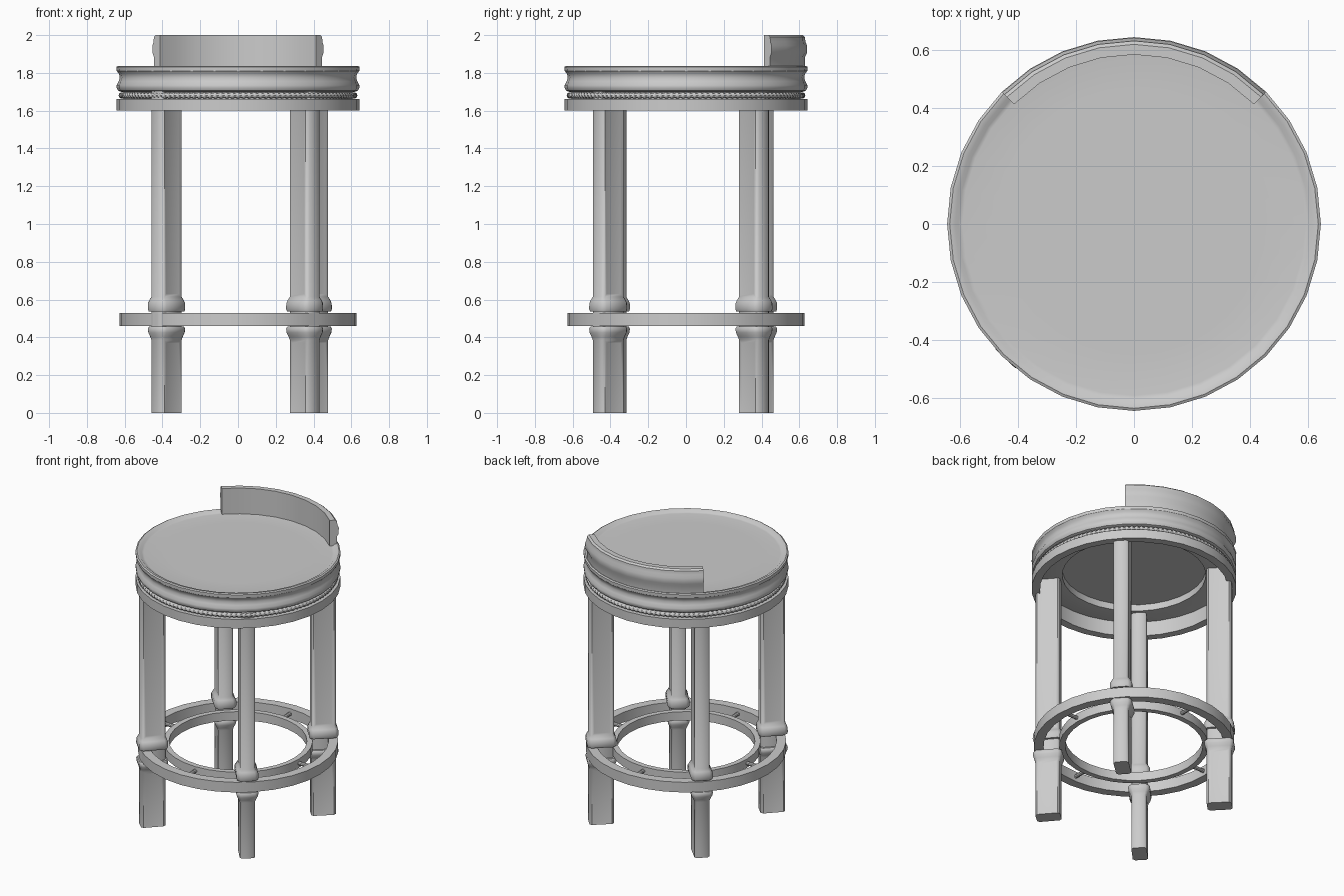
import bpy, bmesh, math
from math import sin, cos, pi, tau
from mathutils import Matrix

if "Cube" in bpy.data.objects:
    bpy.data.objects.remove(bpy.data.objects["Cube"])

# One plain grey for the whole stool
GREY = bpy.data.materials.new("plain grey")
GREY.use_nodes = True
GREY.diffuse_color = (0.6, 0.6, 0.6, 1)
GREY.node_tree.nodes["Principled BSDF"].inputs["Base Color"].default_value = (0.6, 0.6, 0.6, 1)


def finish(name, bm, angle=35):
    bmesh.ops.recalc_face_normals(bm, faces=bm.faces)
    mesh = bpy.data.meshes.new(name)
    bm.to_mesh(mesh)
    bm.free()
    mesh.materials.append(GREY)
    obj = bpy.data.objects.new(name, mesh)
    bpy.context.collection.objects.link(obj)
    bpy.ops.object.select_all(action="DESELECT")
    obj.select_set(True)
    bpy.context.view_layer.objects.active = obj
    bpy.ops.object.shade_smooth_by_angle(angle=math.radians(angle))


def bridge(bm, a, b):
    for i in range(len(a)):
        j = (i + 1) % len(a)
        bm.faces.new((a[i], a[j], b[j], b[i]))


def sweep(name, profile, segs=32, start=0, end=tau):
    """Turn a closed (radius, z) profile about the z axis."""
    bm = bmesh.new()
    full = end - start > tau - 0.01
    rings = []
    for k in range(segs if full else segs + 1):
        t = start + (end - start) * k / segs
        pts = profile(t) if callable(profile) else profile
        rings.append([bm.verts.new((r * cos(t), r * sin(t), z)) for r, z in pts])
    for a, b in zip(rings, rings[1:]):
        bridge(bm, a, b)
    if full:
        bridge(bm, rings[-1], rings[0])
    else:
        bm.faces.new(rings[0])
        bm.faces.new(rings[-1])
    finish(name, bm)


def rod(name, radius, depth, place, segs):
    bm = bmesh.new()
    bmesh.ops.create_cone(bm, cap_ends=True, segments=segs, radius1=radius, radius2=radius,
                          depth=depth, matrix=place)
    finish(name, bm)


# Seat: moulded rim around a flat, slightly sunken top
sweep("seat_rim", [(0.45, 1.70), (0.62, 1.70), (0.634, 1.706), (0.642, 1.72),
                   (0.642, 1.735), (0.632, 1.755), (0.626, 1.775), (0.63, 1.795), (0.642, 1.81),
                   (0.643, 1.832), (0.634, 1.837), (0.615, 1.834), (0.603, 1.824),
                   (0.59, 1.822), (0.45, 1.822)])
rod("seat_top", 0.45, 0.077, Matrix.Translation((0, 0, 1.7835)), 32)

# Apron below the seat, with a recess for the cord
sweep("seat_apron", [(0.59, 1.60), (0.642, 1.60), (0.642, 1.662), (0.605, 1.662),
                     (0.605, 1.71), (0.59, 1.71)])


def cord_section(t):
    pts = []
    for k in range(10):
        a = tau * k / 10
        r = 0.0145 + 0.003 * cos(2 * a + 130 * t)
        pts.append((0.615 + r * cos(a), 1.681 + r * sin(a)))
    return pts


sweep("twisted_cord", cord_section, segs=780)

# Low curved backrest
sweep("backrest", [(0.583, 1.82), (0.63, 1.82), (0.63, 1.885), (0.64, 1.905),
                   (0.641, 1.945), (0.632, 1.965), (0.63, 1.99), (0.618, 2.0), (0.583, 2.0)],
      segs=8, start=pi / 4, end=3 * pi / 4)

# Footrest rings and the short rods joining them
sweep("footrest_outer_ring", [(0.568, 0.46), (0.628, 0.46), (0.628, 0.53), (0.568, 0.53)])
sweep("footrest_inner_ring", [(0.432, 0.465), (0.468, 0.465), (0.468, 0.525), (0.432, 0.525)])
for n, side in enumerate(("left", "back", "right", "front")):
    place = (Matrix.Rotation(n * pi / 2, 4, "Z") @ Matrix.Translation((0.518, 0, 0.495))
             @ Matrix.Rotation(pi / 2, 4, "Y"))
    rod("footrest_rod_" + side, 0.013, 0.12, place, 10)

# Legs: softened rectangles with collars above and below the footrest
SECTIONS = [(0, 0), (0.385, 0), (0.405, 0.008), (0.425, 0.018), (0.445, 0.021), (0.457, 0.014),
            (0.457, 0), (0.537, 0), (0.537, 0.016), (0.55, 0.021), (0.58, 0.02),
            (0.597, 0.012), (0.615, 0), (1.72, 0)]


def leg(name, x, y, depth=0.156, width=0.096, cut=0.014):
    bm = bmesh.new()
    rings = []
    for z, grow in SECTIONS:
        a, b = depth / 2 + grow * 0.7, width / 2 + grow
        c = cut + grow * 0.4
        quarter = [(a, b - c), (a - c, b)]
        half = quarter + [(-px, py) for px, py in reversed(quarter)]
        outline = half + [(-px, -py) for px, py in half]
        rings.append([bm.verts.new((px, py, z)) for px, py in outline])
    for lower, upper in zip(rings, rings[1:]):
        bridge(bm, lower, upper)
    bm.faces.new(rings[0])
    bm.faces.new(rings[-1])
    bmesh.ops.recalc_face_normals(bm, faces=bm.faces)
    # Shallow panels on the broad sides
    broad = [f for f in bm.faces if abs(f.normal.y) > 0.9 and f.calc_area() > 0.03]
    bmesh.ops.inset_individual(bm, faces=broad, thickness=0.022, depth=-0.004)
    bm.transform(Matrix.Translation((x, y, 0)) @ Matrix.Rotation(math.atan2(y, x), 4, "Z"))
    finish(name, bm, angle=50)


leg("front_left_leg", 0.353, -0.412)
leg("front_right_leg", -0.379, -0.396)
leg("back_right_leg", -0.378, 0.384)
leg("back_left_leg", 0.397, 0.36)
